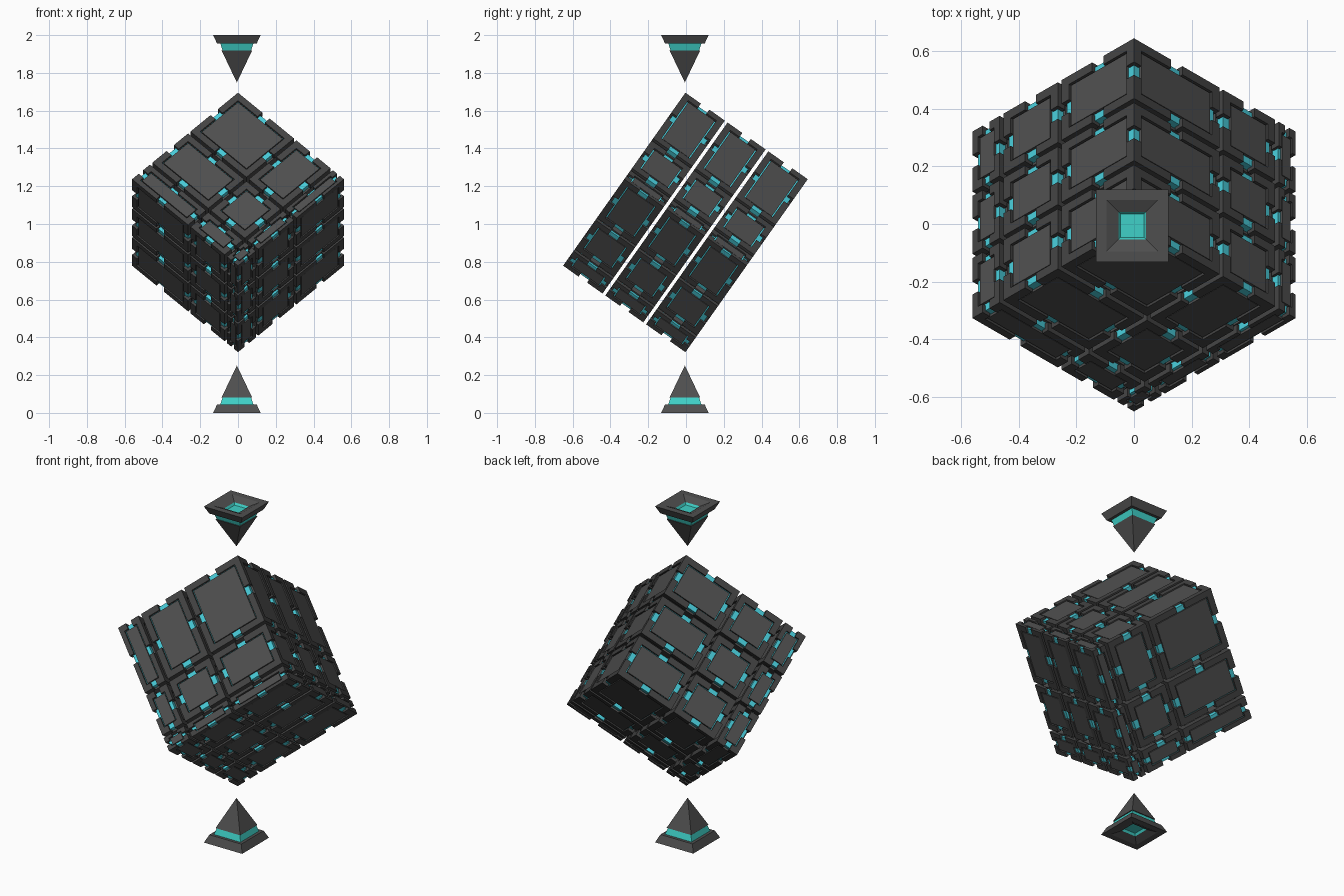
import bpy, bmesh, math
from itertools import product
from mathutils import Matrix, Vector

if "Cube" in bpy.data.objects:
    bpy.data.objects.remove(bpy.data.objects["Cube"])


def material(name, rgb):
    m = bpy.data.materials.new(name)
    m.diffuse_color = (*rgb, 1)
    m.use_nodes = True
    m.node_tree.nodes["Principled BSDF"].inputs["Base Color"].default_value = m.diffuse_color
    return m


FRAME = material("frame_charcoal", (0.056, 0.056, 0.056))
PANEL = material("panel_grey", (0.078, 0.078, 0.078))
GLOW = material("cube_cyan", (0.065, 0.60, 0.69))
TEAL = material("spike_teal", (0.05, 0.64, 0.58))


def finish(bm, name, mats, matrix=None):
    bmesh.ops.recalc_face_normals(bm, faces=bm.faces)
    me = bpy.data.meshes.new(name)
    bm.to_mesh(me)
    bm.free()
    for m in mats:
        me.materials.append(m)
    ob = bpy.data.objects.new(name, me)
    bpy.context.collection.objects.link(ob)
    if matrix:
        ob.matrix_world = matrix
    return ob


def box(bm, lo, hi, mat):
    """Axis-aligned box between two corners."""
    lo, hi = Vector(lo), Vector(hi)
    size = hi - lo
    mtx = Matrix.Translation((lo + hi) / 2) @ Matrix.Diagonal((*size, 1))
    verts = bmesh.ops.create_cube(bm, size=1, matrix=mtx)["verts"]
    for f in {f for v in verts for f in v.link_faces}:
        f.material_index = mat


# ---- Puzzle cube standing on one corner, with uneven layers ----
SIDE, GAP = 0.793, 0.018
TOP = Vector((0, -0.003, 1.695))
r, d = math.sqrt(2 / 3), -math.sqrt(1 / 3)
axes = [Vector((r * math.sin(t), r * math.cos(t), d))
        for t in (0, 2 * math.pi / 3, 4 * math.pi / 3)]
ORIENT = Matrix.Translation(TOP) @ Matrix(axes).transposed().to_4x4()
CUTS = [(0, 1 / 3, 2 / 3, 1),      # back axis, even layers
        (0, 0.54, 0.885, 1),       # right axis
        (0, 0.46, 0.82, 1)]        # left axis


def block(name, lo, size):
    """Cyan core, notched corner brackets and a raised panel on each side."""
    bm = bmesh.new()
    rim = [min(0.036, 0.2 * s) for s in size]      # bracket width
    arm = [(s - min(0.055, 0.25 * s)) / 2 for s in size]  # bracket length
    deep = [min(0.014, 0.12 * s) for s in size]    # core recess
    slot = [min(0.006, 0.06 * s) for s in size]    # groove round panel
    box(bm, deep, [s - q for s, q in zip(size, deep)], 2)
    # corner brackets: a corner cube and three arms, flipped to all corners
    for flip in product((0, 1), repeat=3):
        parts = [((0, 0, 0), rim)]
        for k in range(3):
            if arm[k] > rim[k]:
                a, b = [0, 0, 0], list(rim)
                a[k], b[k] = rim[k], arm[k]
                parts.append((a, b))
        for a, b in parts:
            p = [size[i] - b[i] if flip[i] else a[i] for i in range(3)]
            q = [size[i] - a[i] if flip[i] else b[i] for i in range(3)]
            box(bm, p, q, 0)
    # side panels
    for k in range(3):
        for far in (0, 1):
            p = [rim[i] + slot[i] for i in range(3)]
            q = [size[i] - p[i] for i in range(3)]
            top = 0.3 * deep[k]
            p[k], q[k] = top, deep[k]
            if far:
                p[k], q[k] = size[k] - deep[k], size[k] - top
            box(bm, p, q, 1)
    finish(bm, name, [FRAME, PANEL, GLOW], ORIENT @ Matrix.Translation(lo))


for idx in product(range(3), repeat=3):
    if idx == (1, 1, 1):
        continue
    lo, size = [], []
    for c, i in zip(CUTS, idx):
        a = c[i] * SIDE + (GAP / 2 if i > 0 else 0)
        b = c[i + 1] * SIDE - (GAP / 2 if i < 2 else 0)
        lo.append(a)
        size.append(b - a)
    block("cube_block_%d%d%d" % idx, lo, size)


# ---- Floating spikes above and below ----
def square_loft(name, rings, mats, flip, closed=False, teal_from=99):
    """Loft square rings given as (half width, height)."""
    bm = bmesh.new()
    loops = []
    for h, z in rings:
        z = 2 - z if flip else z
        loops.append([bm.verts.new((sx * h - 0.006, sy * h - 0.006, z))
                      for sx, sy in ((-1, -1), (1, -1), (1, 1), (-1, 1))])
    for n, (a, b) in enumerate(zip(loops, loops[1:])):
        for i in range(4):
            j = (i + 1) % 4
            f = bm.faces.new((a[i], a[j], b[j], b[i]))
            f.material_index = int(n >= teal_from)
    bm.faces.new(loops[0])
    cap = bm.faces.new(loops[-1])
    cap.material_index = int(teal_from < 99)
    bmesh.ops.remove_doubles(bm, verts=bm.verts, dist=1e-5)
    finish(bm, name, mats)


for label, flip in (("upper", False), ("lower", True)):
    # plate with a funnel leading to a teal well
    square_loft(label + "_spike_plate",
                [(0.105, 1.956), (0.126, 2.0), (0.09, 2.0), (0.048, 1.98),
                 (0.04, 1.968)], [PANEL, TEAL], flip, teal_from=3)
    square_loft(label + "_spike_band", [(0.075, 1.918), (0.088, 1.957)],
                [TEAL], flip)
    # pointed tip
    square_loft(label + "_spike_tip", [(0.0005, 1.75), (0.081, 1.919)],
                [PANEL], flip)
